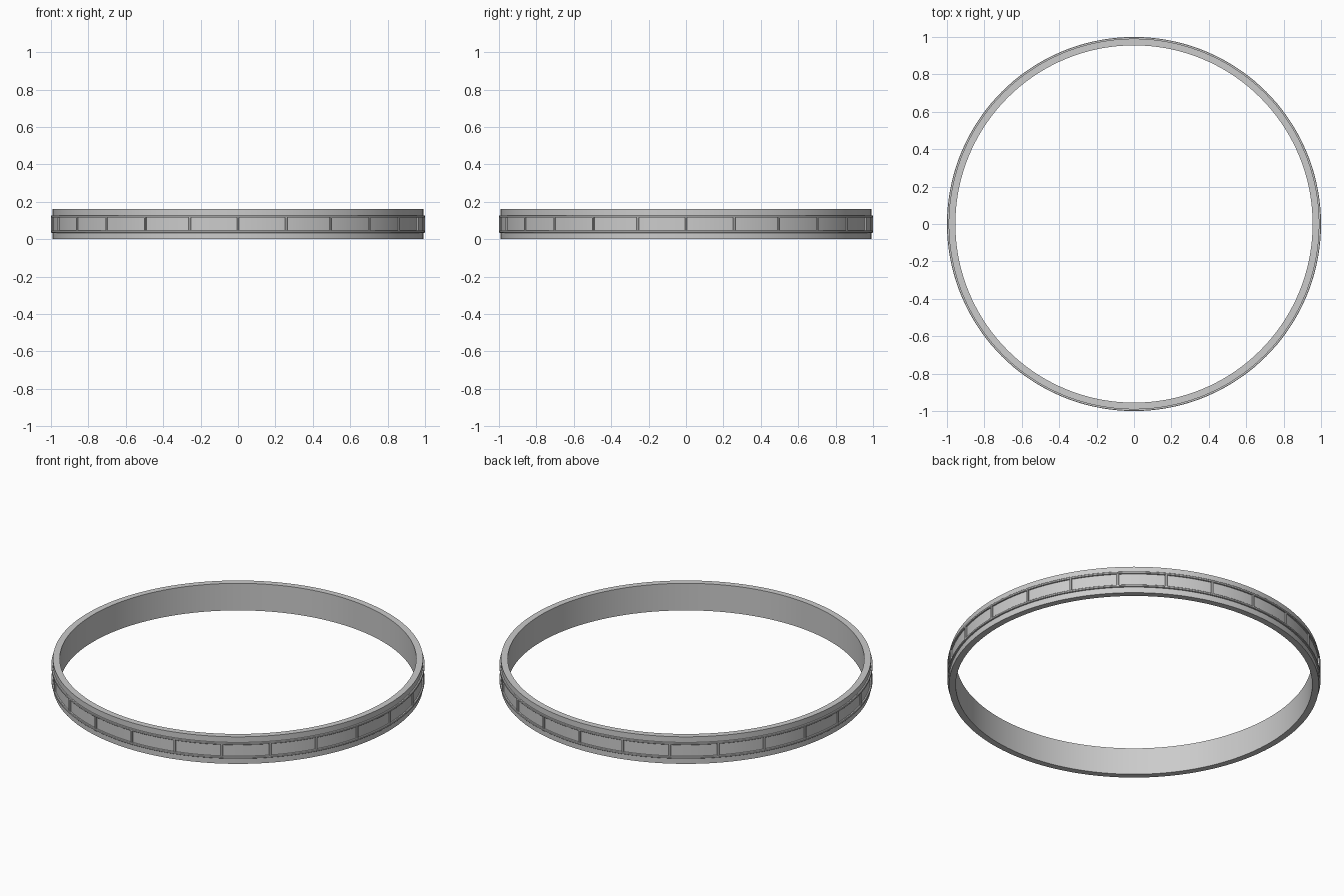
import bpy, bmesh
from math import sin, cos, pi, radians

if "Cube" in bpy.data.objects:
    bpy.data.objects.remove(bpy.data.objects["Cube"])

SEG = 144


def finish(name, bm):
    bmesh.ops.recalc_face_normals(bm, faces=bm.faces[:])
    me = bpy.data.meshes.new(name)
    bm.to_mesh(me)
    bm.free()
    ob = bpy.data.objects.new(name, me)
    bpy.context.collection.objects.link(ob)
    bpy.ops.object.select_all(action='DESELECT')
    bpy.context.view_layer.objects.active = ob
    ob.select_set(True)
    bpy.ops.object.shade_smooth_by_angle(angle=radians(30))
    return ob


def lathe(name, profile):
    """Spin a closed (radius, z) profile around the z axis."""
    bm = bmesh.new()
    rings = [[bm.verts.new((r * cos(2 * pi * i / SEG), r * sin(2 * pi * i / SEG), z))
              for r, z in profile] for i in range(SEG)]
    n = len(profile)
    for i in range(SEG):
        a, b = rings[i], rings[(i + 1) % SEG]
        for j in range(n):
            k = (j + 1) % n
            bm.faces.new((a[j], b[j], b[k], a[k]))
    return finish(name, bm)


# main flat band
lathe("band", [(0.955, 0), (0.991, 0), (0.991, 0.16), (0.955, 0.16)])

# two thin raised rails around the outside
for name, z in (("lower_rail", 0.04), ("upper_rail", 0.121)):
    h, c = 0.006, 0.002
    lathe(name, [(0.988, z - h), (1.0 - c, z - h), (1.0, z - h + c),
                 (1.0, z + h - c), (1.0 - c, z + h), (0.988, z + h)])

# 24 small upright bars dividing the strip between the rails
bm = bmesh.new()
w, c = 0.006, 0.002
section = [(0.988, -w), (0.999 - c, -w), (0.999, -w + c),
           (0.999, w - c), (0.999 - c, w), (0.988, w)]
for i in range(24):
    a = 2 * pi * i / 24
    lo, hi = [[bm.verts.new((r * cos(a) - t * sin(a), r * sin(a) + t * cos(a), z))
               for r, t in section] for z in (0.04, 0.121)]
    bm.faces.new(lo)
    bm.faces.new(hi)
    for j in range(6):
        k = (j + 1) % 6
        bm.faces.new((lo[j], lo[k], hi[k], hi[j]))
finish("divider_bars", bm)
